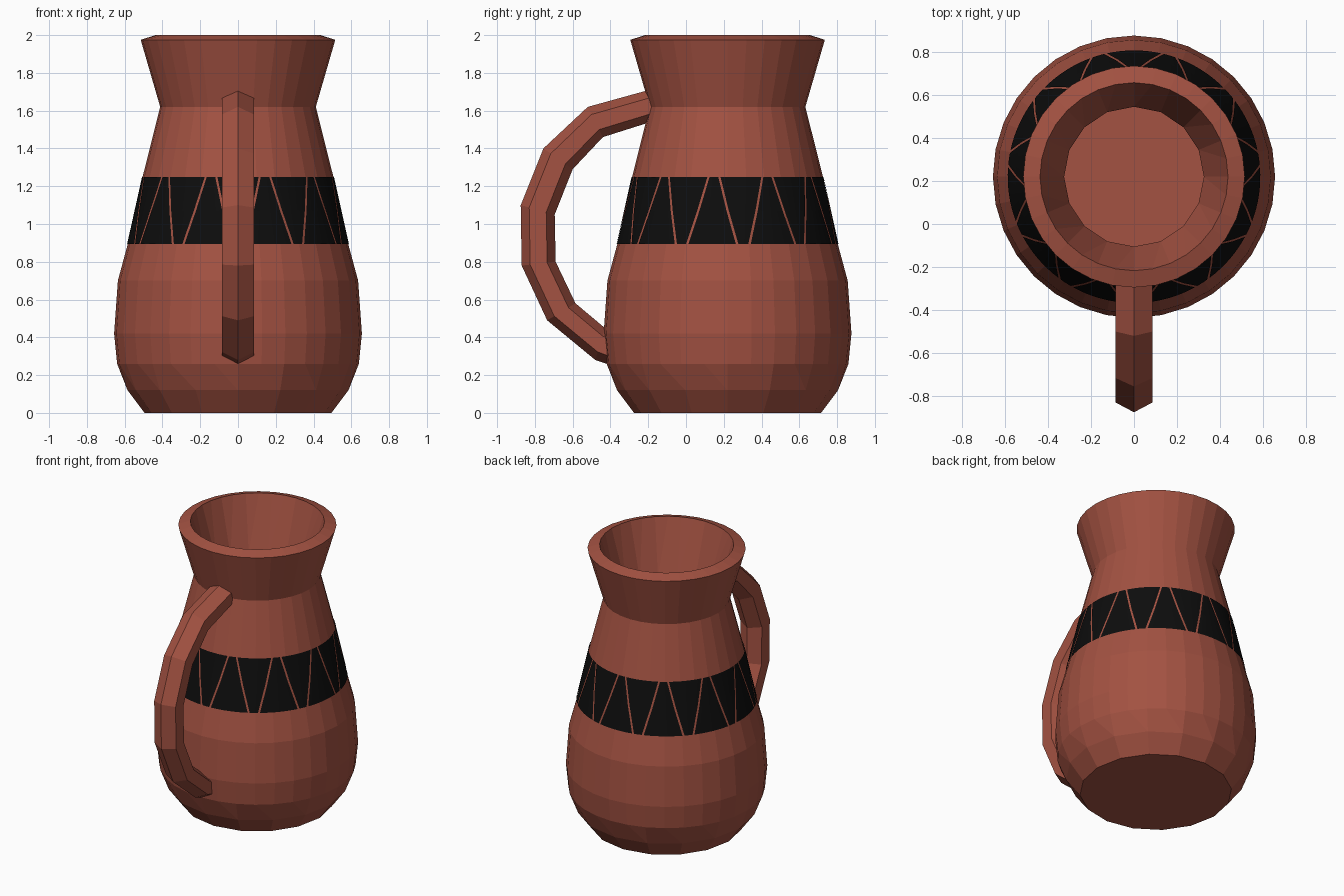
import bpy, bmesh, math
from mathutils import Vector

if "Cube" in bpy.data.objects:
    bpy.data.objects.remove(bpy.data.objects["Cube"])

CY = 0.22          # jug axis sits behind the handle
SIDES = 32


def material(name, rgb):
    m = bpy.data.materials.new(name)
    m.diffuse_color = (*rgb, 1)
    m.use_nodes = True
    m.node_tree.nodes["Principled BSDF"].inputs["Base Color"].default_value = m.diffuse_color
    return m


clay = material("terracotta", (0.366, 0.084, 0.054))
black = material("black_paint", (0.004, 0.004, 0.004))


def finish(bm, name, mat, recalc=True):
    if recalc:
        bmesh.ops.recalc_face_normals(bm, faces=bm.faces[:])
    me = bpy.data.meshes.new(name)
    bm.to_mesh(me)
    bm.free()
    me.materials.append(mat)
    ob = bpy.data.objects.new(name, me)
    bpy.context.collection.objects.link(ob)
    return ob


def polar(r, a, z):
    return Vector((r * math.cos(a), CY + r * math.sin(a), z))


# Jug: outer wall up, over the sloping rim, inner wall down (radius, z, sides)
profile = [
    (0.495, 0.0, 16), (0.585, 0.12, 16), (0.64, 0.26, 32), (0.656, 0.42, 32),
    (0.636, 0.70, 32), (0.582, 0.90, 32), (0.505, 1.25, 32), (0.412, 1.62, 32),
    (0.515, 1.975, 32), (0.437, 2.0, 32), (0.325, 1.62, 16), (0.42, 1.25, 16),
    (0.55, 0.70, 16), (0.57, 0.42, 16), (0.50, 0.13, 16)]
bm = bmesh.new()
rings = []
for r, z, n in profile:
    vs = [bm.verts.new(polar(r, 2 * math.pi * i / n, z)) for i in range(n)]
    step = SIDES // n
    rings.append([vs[((i + step // 2) // step) % n] for i in range(SIDES)])
for a, b in zip(rings, rings[1:]):
    for i in range(SIDES):
        j = (i + 1) % SIDES
        quad = list(dict.fromkeys((a[i], a[j], b[j], b[i])))
        if len(quad) >= 3:
            bm.faces.new(quad)
for ring in (rings[0], rings[-1]):
    bm.faces.new(list(dict.fromkeys(ring)))
finish(bm, "jug_body", clay)

# Handle: hexagonal bar swept along its outer and inner outlines (y, z)
outer = [(-0.14, 1.725), (-0.52, 1.62), (-0.755, 1.40), (-0.875, 1.10),
         (-0.87, 0.78), (-0.735, 0.49), (-0.48, 0.28), (-0.39, 0.25)]
inner = [(-0.14, 1.555), (-0.44, 1.46), (-0.60, 1.29), (-0.695, 1.05),
         (-0.69, 0.80), (-0.585, 0.58), (-0.43, 0.45), (-0.39, 0.43)]
hexagon = [(0, 0), (0.085, 0.25), (0.085, 0.75), (0, 1), (-0.085, 0.75), (-0.085, 0.25)]
bm = bmesh.new()
rings = []
for o, n in zip(outer, inner):
    p, q = Vector((0, *o)), Vector((0, *n))
    rings.append([bm.verts.new(p.lerp(q, t) + Vector((x, 0, 0))) for x, t in hexagon])
for a, b in zip(rings, rings[1:]):
    for i in range(6):
        j = (i + 1) % 6
        bm.faces.new((a[i], a[j], b[j], b[i]))
bm.faces.new(rings[0])
bm.faces.new(rings[-1])
finish(bm, "handle", clay)

# Painted band: alternating upright and inverted trapezoids just off the wall
COUNT, Z0, Z1 = 22, 0.895, 1.25
WIDE, NARROW = 0.76, 0.16      # half widths as a share of one slot
bm = bmesh.new()
slot = 2 * math.pi / COUNT
cols, rows = 8, 2
for k in range(COUNT):
    mid = math.pi / 2 + k * slot
    low, high = (WIDE, NARROW) if k % 2 == 0 else (NARROW, WIDE)
    grid = []
    for j in range(rows + 1):
        t = j / rows
        half = (low + (high - low) * t) * slot
        r = 0.584 + (0.505 - 0.584) * t + 0.003
        z = Z0 + (Z1 - Z0) * t
        grid.append([bm.verts.new(polar(r, mid + half * (2 * i / cols - 1), z))
                     for i in range(cols + 1)])
    for lo, hi in zip(grid, grid[1:]):
        for i in range(cols):
            bm.faces.new((lo[i], lo[i + 1], hi[i + 1], hi[i]))
finish(bm, "painted_band", black, recalc=False)
